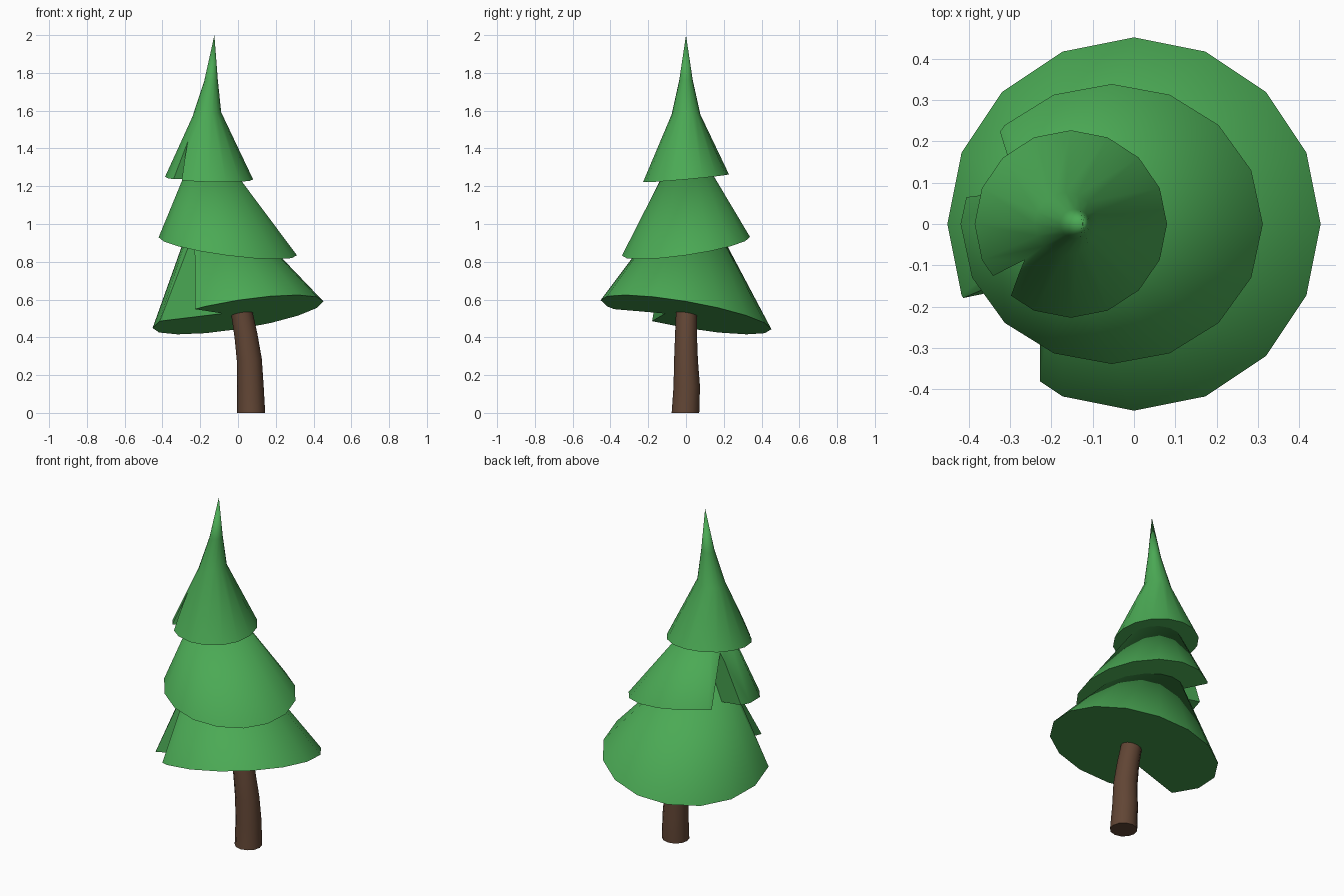
import bpy, bmesh, math
from mathutils import Vector

if "Cube" in bpy.data.objects:
    bpy.data.objects.remove(bpy.data.objects["Cube"])


def material(name, color):
    m = bpy.data.materials.new(name)
    m.diffuse_color = color
    m.use_nodes = True
    m.node_tree.nodes["Principled BSDF"].inputs["Base Color"].default_value = m.diffuse_color
    return m


GREEN = material("needles", (0.07, 0.40, 0.09, 1))
BROWN = material("bark", (0.12, 0.06, 0.035, 1))


def finish(bm, name, mat):
    bmesh.ops.recalc_face_normals(bm, faces=bm.faces)
    me = bpy.data.meshes.new(name)
    bm.to_mesh(me)
    bm.free()
    me.materials.append(mat)
    ob = bpy.data.objects.new(name, me)
    bpy.context.collection.objects.link(ob)
    return ob


def activate(ob):
    bpy.ops.object.select_all(action='DESELECT')
    ob.select_set(True)
    bpy.context.view_layer.objects.active = ob


def smooth(ob):
    activate(ob)
    bpy.ops.object.shade_smooth_by_angle(angle=math.radians(35))


def loft(name, rings, mat, sides, apex=None):
    """Rings: (x, y, z, radius x, radius y, slope x, slope y), closed by a cap or an apex."""
    bm = bmesh.new()
    loops = []
    for x, y, z, rx, ry, sx, sy in rings:
        loop = []
        for i in range(sides):
            a = math.tau * i / sides
            dx, dy = rx * math.cos(a), ry * math.sin(a)
            loop.append(bm.verts.new((x + dx, y + dy, z + sx * dx + sy * dy)))
        loops.append(loop)
    bm.faces.new(loops[0])
    for lo, hi in zip(loops, loops[1:]):
        for i in range(sides):
            j = (i + 1) % sides
            bm.faces.new((lo[i], lo[j], hi[j], hi[i]))
    if apex:
        tip = bm.verts.new(apex)
        for i in range(sides):
            bm.faces.new((loops[-1][i], loops[-1][(i + 1) % sides], tip))
    else:
        bm.faces.new(loops[-1])
    return finish(bm, name, mat)


def notch(ob, top, inner, left, right):
    """Cut a wedge whose inner edge runs from inner (underside) to top (surface)."""
    top, inner, left, right = map(Vector, (top, inner, left, right))
    d = top - inner
    section = (inner, inner + 2 * (left - inner), inner + 2 * (right - inner))
    bm = bmesh.new()
    lo = [bm.verts.new(p - d) for p in section]
    hi = [bm.verts.new(p + 2 * d) for p in section]
    bm.faces.new(lo)
    bm.faces.new(hi)
    for i in range(3):
        j = (i + 1) % 3
        bm.faces.new((lo[i], lo[j], hi[j], hi[i]))
    cutter = finish(bm, "notch_cutter", GREEN)
    cutter.hide_render = True
    mod = ob.modifiers.new("notch", 'BOOLEAN')
    mod.operation = 'DIFFERENCE'
    mod.solver = 'EXACT'
    mod.object = cutter
    activate(ob)
    bpy.ops.object.modifier_apply(modifier=mod.name)
    bpy.data.objects.remove(cutter)


# Bottom tier of branches, tilted
low = loft("lower_branches", [(0, 0, 0.52, 0.452, 0.452, 0.156, -0.17)],
           GREEN, 16, (-0.17, 0.03, 1.24))
notch(low, (-0.23, -0.10, 0.97), (-0.08, -0.11, 0.525),
      (-0.44, -0.185, 0.48), (-0.235, -0.395, 0.55))

# Middle tier
mid = loft("middle_branches", [(-0.054, 0, 0.882, 0.366, 0.339, -0.13, 0.145)],
           GREEN, 16, (-0.185, 0, 1.5))
notch(mid, (-0.28, 0.08, 1.22), (-0.15, 0.05, 0.90),
      (-0.41, 0.065, 0.935), (-0.32, 0.22, 0.945))

# Top tier with its drawn-out tip
top = loft("top_branches", [(-0.153, 0, 1.243, 0.233, 0.227, -0.03, 0.09),
                            (-0.165, 0, 1.58, 0.076, 0.076, 0.15, 0),
                            (-0.143, 0, 1.76, 0.036, 0.036, 0.1, 0)],
           GREEN, 16, (-0.125, 0, 2.0))
notch(top, (-0.27, -0.09, 1.45), (-0.19, -0.04, 1.24),
      (-0.34, -0.125, 1.237), (-0.295, -0.17, 1.232))

# Bent trunk running up into the branches
trunk = loft("trunk", [(0.07, -0.003, 0, 0.074, 0.073, 0, 0),
                       (0.066, 0.004, 0.14, 0.070, 0.070, 0, 0),
                       (0.060, 0.000, 0.28, 0.066, 0.063, 0.1, 0),
                       (0.042, 0.000, 0.41, 0.060, 0.058, 0.2, 0),
                       (0.018, 0.003, 0.54, 0.055, 0.056, 0.25, 0),
                       (-0.01, 0.003, 0.66, 0.050, 0.050, 0.25, 0)],
             BROWN, 12)

for part in (low, mid, top, trunk):
    smooth(part)
